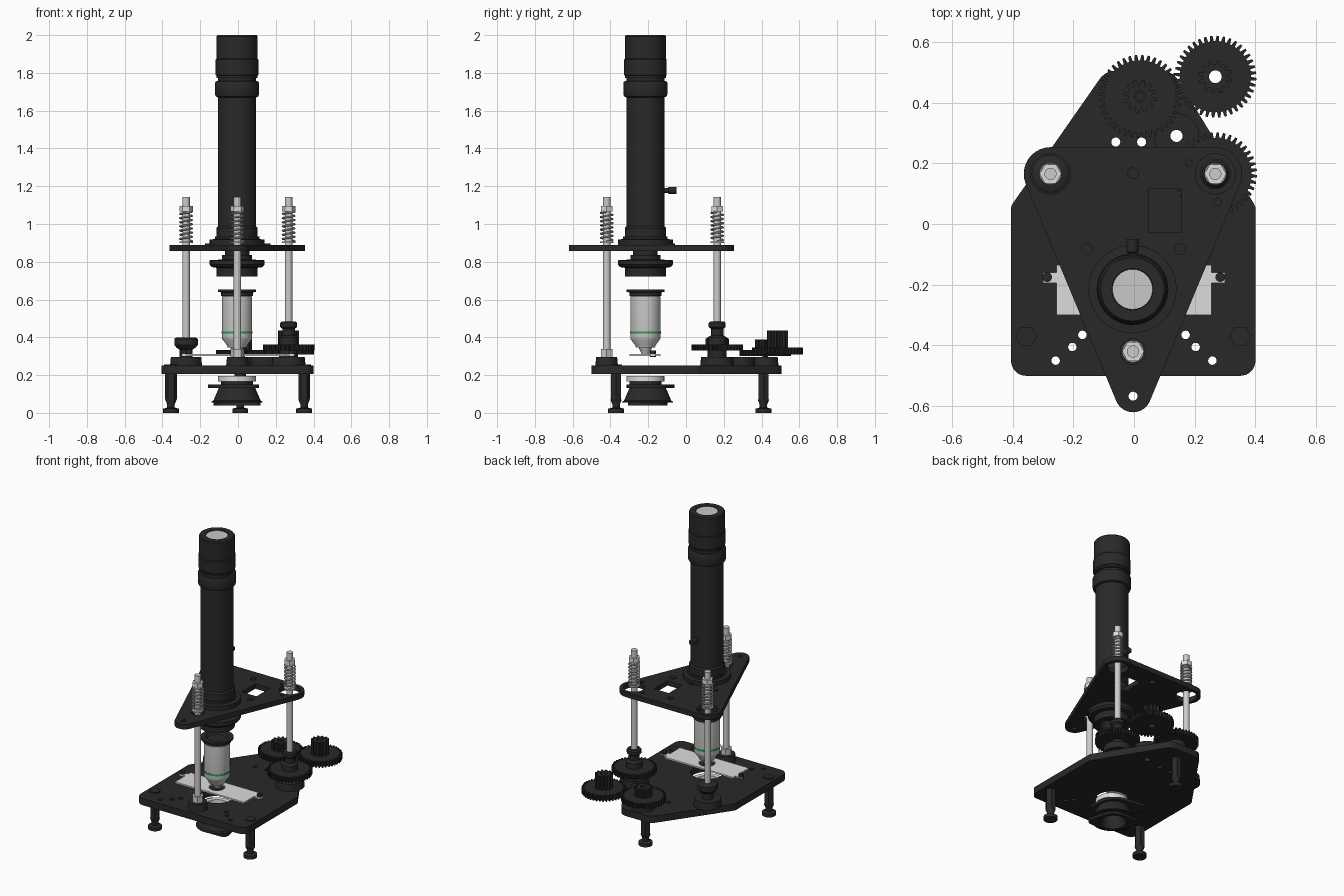
import bpy, bmesh
from math import sin, cos, pi
from mathutils import Matrix
from mathutils.geometry import convex_hull_2d

cube = bpy.data.objects.get("Cube")
if cube:
    bpy.data.objects.remove(cube)


def material(name, r, g, b):
    m = bpy.data.materials.new(name)
    m.use_nodes = True
    m.diffuse_color = (r, g, b, 1)
    m.node_tree.nodes["Principled BSDF"].inputs["Base Color"].default_value = (r, g, b, 1)
    return m


BLACK = material("matte black", .022, .022, .022)
STEEL = material("light steel", .6, .6, .59)
WHITE = material("pale plate", .72, .72, .71)
GREEN = material("green band", .02, .35, .1)
GLASS = material("lens grey", .58, .58, .58)


def add(name, mesh, mat, loc=(0, 0, 0), rot=(0, 0, 0)):
    mesh.materials.clear()
    mesh.materials.append(mat)
    mesh.shade_smooth()
    mesh.set_sharp_from_angle(angle=.6)
    ob = bpy.data.objects.new(name, mesh)
    ob.location, ob.rotation_euler = loc, rot
    bpy.context.collection.objects.link(ob)
    return ob


def lathe(name, mat, x, y, profile, sides=40, rot=(0, 0, 0), z=0):
    """Turned part: profile is a list of (radius, height)."""
    bm = bmesh.new()
    verts = [bm.verts.new((r, 0, h)) for r, h in profile]
    edges = [bm.edges.new(pair) for pair in zip(verts, verts[1:])]
    bmesh.ops.spin(bm, geom=verts + edges, cent=(0, 0, 0), axis=(0, 0, 1),
                   angle=2 * pi, steps=sides, use_merge=False)
    bmesh.ops.remove_doubles(bm, verts=bm.verts, dist=1e-5)
    bmesh.ops.recalc_face_normals(bm, faces=bm.faces)
    mesh = bpy.data.meshes.new(name)
    bm.to_mesh(mesh)
    bm.free()
    return add(name, mesh, mat, (x, y, z), rot)


def rod(name, mat, x, y, r, low, high, sides=32):
    return lathe(name, mat, x, y, [(0, low), (r, low), (r, high), (0, high)], sides)


def curve_mesh(name, loops, cyclic=True, **settings):
    cu = bpy.data.curves.new(name, "CURVE")
    for key, value in settings.items():
        setattr(cu, key, value)
    for pts in loops:
        s = cu.splines.new("POLY")
        s.points.add(len(pts) - 1)
        for p, co in zip(s.points, pts):
            p.co = (*co, 1) if len(co) == 3 else (*co, 0, 1)
        s.use_cyclic_u = cyclic
    tmp = bpy.data.objects.new(name, cu)
    mesh = bpy.data.meshes.new_from_object(tmp)
    bpy.data.objects.remove(tmp)
    return mesh


def ring(x, y, r, n=32):
    return [(x + r * cos(2 * pi * i / n), y + r * sin(2 * pi * i / n)) for i in range(n)]


def box(x0, x1, y0, y1):
    return [(x0, y0), (x1, y0), (x1, y1), (x0, y1)]


def hull(*circles):
    pts = [p for c in circles for p in ring(*c)]
    return [pts[i] for i in convex_hull_2d(pts)]


def plate(name, mat, loops, low, high, x=0, y=0):
    """Flat part: first loop is the outline, the others are holes."""
    mesh = curve_mesh(name, loops, dimensions="2D", fill_mode="BOTH", extrude=(high - low) / 2)
    mesh.transform(Matrix.Translation((0, 0, (high + low) / 2)))
    return add(name, mesh, mat, (x, y, 0))


def gear(name, x, y, r, teeth, low, high, depth, bore):
    outline = []
    for i in range(teeth):
        for step, rad in ((0, r - depth), (.3, r - depth), (.45, r), (.8, r)):
            a = 2 * pi * (i + step) / teeth
            outline.append((rad * cos(a), rad * sin(a)))
    plate(name, BLACK, [outline, ring(0, 0, bore, 24)], low, high, x, y)


AX, AY = -.005, -.215                      # optical axis
LEFT, RIGHT, FRONT = (.268, .165), (-.275, .165), (-.003, -.42)

# Base plate with light opening and screw holes
holes = [ring(AX, AY, .1), ring(.14, .29, .02, 20), ring(-.06, .27, .015, 16), ring(.025, .27, .015, 16)]
for s in (-1, 1):
    holes += [ring(s * px, py, .014, 16) for px, py in ((.17, -.365), (.203, -.405), (.258, -.45))]
plate("base_plate", BLACK, [hull((-.355, -.45, .05), (.35, -.45, .05), (-.375, .05, .03),
      (.37, .05, .03), (-.06, .44, .065), (.09, .44, .065))] + holes, .205, .25)

# Bosses on the base
for name, (x, y), r in (("left", LEFT, .09), ("right", RIGHT, .085),
                        ("front", FRONT, .06), ("rear", (.02, .42), .07)):
    lathe(name + "_boss", BLACK, x, y, [(0, .25), (r, .25), (r - .005, .297), (0, .297)])
plate("idler_boss", BLACK, [ring(.14, .29, .075), ring(.14, .29, .02, 20)], .25, .295)

# Legs with levelling feet
for name, x, y in (("right", -.355, -.37), ("left", .35, -.37), ("rear", .012, .41)):
    rod(name + "_leg", BLACK, x, y, .031, .07, .205, 6)
    lathe(name + "_foot", BLACK, x, y, [(0, 0), (.042, 0), (.042, .022), (.02, .028),
                                        (.02, .045), (.03, .07), (0, .07)])
    if name != "rear":
        lathe(name + "_leg_bolt", BLACK, x, y, [(0, .25), (.036, .25), (.036, .256), (0, .256)], 6)

# Threaded rods with springs and nuts
for name, (x, y) in (("left", LEFT), ("right", RIGHT), ("front", FRONT)):
    rod(name + "_rod", STEEL, x, y, .02, .29, 1.142, 24)
    rod(name + "_spring_nut", WHITE, x, y, .036, 1.065, 1.095, 6)
    rod(name + "_spring_washer", STEEL, x, y, .036, .9, .908)
    turns, n = 7, 18
    helix = [(.032 * cos(2 * pi * i / n), .032 * sin(2 * pi * i / n), .91 + .155 * i / (turns * n))
             for i in range(turns * n + 1)]
    add(name + "_spring", curve_mesh("spring", [helix], False, dimensions="3D",
        bevel_depth=.005, bevel_resolution=1), STEEL, (x, y, 0))
rod("front_rod_nut", STEEL, *FRONT, .036, .297, .337, 6)
lathe("right_knob", BLACK, *RIGHT, [(0, .295), (.035, .295), (.035, .335), (.05, .345),
      (.062, .36), (.062, .392), (.05, .4), (0, .4)])

# Drive gears
gear("left_drive_gear", *LEFT, .137, 40, .33, .363, .018, .02)
lathe("left_gear_hub", BLACK, *LEFT, [(.02, .295), (.05, .295), (.05, .4), (.033, .41),
      (.033, .445), (.045, .455), (.045, .475), (.038, .483), (.02, .483)])
gear("middle_gear", .02, .42, .137, 40, .3, .333, .018, .012)
gear("middle_pinion", .02, .42, .055, 12, .333, .388, .016, .02)
rod("middle_shaft", BLACK, .02, .42, .017, .29, .38, 6)
gear("outer_gear", .268, .485, .135, 40, .308, .345, .018, .021)
gear("outer_pinion", .268, .485, .056, 12, .345, .435, .016, .021)

# Specimen stage
stage = [(-.255, -.3), (.255, -.3), (.255, -.195), (.3, -.195), (.3, -.16), (.255, -.16),
         (.255, -.135), (-.255, -.135), (-.255, -.16), (-.3, -.16), (-.3, -.195), (-.255, -.195)]
plate("specimen_stage", WHITE, [stage, ring(AX, AY, .05)], .302, .312)
for name, x in (("left", .284), ("right", -.286)):
    rod(name + "_stage_screw", BLACK, x, -.175, .016, .297, .33, 16)

# Condenser below the base
lathe("condenser_ring", WHITE, AX, AY, [(.07, .165), (.1, .165), (.1, .195), (.07, .195), (.07, .165)])
lathe("condenser_neck", BLACK, AX, AY, [(.06, .145), (.085, .145), (.085, .17), (.06, .17)])
plate("condenser_flange", BLACK, [hull((0, 0, .12), (-.1, .09, .045), (.08, -.07, .045)),
      ring(0, 0, .06)], .133, .149, AX - .01, AY + .02)
lathe("condenser_cone", BLACK, AX, AY + .012, [(.06, .135), (.095, .135), (.125, .065), (.135, .06), (.135, .055),
      (.105, .055), (.105, .04), (.08, .04), (.06, .1), (.06, .135)])
plate("condenser_foot_plate", BLACK, [hull((0, 0, .105), (.09, -.07, .035), (-.09, .07, .035)),
      ring(0, 0, .08)], .04, .058, AX, AY + .012)
rod("condenser_lens", GLASS, AX, AY, .06, .13, .135)

# Objective
lathe("objective_body", STEEL, AX, AY, [(0, .312), (.02, .312), (.035, .345), (.05, .345), (.055, .36),
      (.078, .39), (.08, .4), (.08, .615), (.075, .62), (0, .62)], 48)
lathe("objective_band", GREEN, AX, AY, [(.079, .421), (.0815, .421), (.0815, .432), (.079, .432)], 48)
lathe("objective_mount", BLACK, AX, AY, [(.06, .62), (.085, .62), (.085, .638), (.1, .641),
      (.1, .652), (.07, .652), (.06, .635), (0, .635)], 48)

# Triangular upper plate
triangle = hull((*LEFT, .088), (*RIGHT, .088), (-.003, -.56, .06))
small = [(-.003, -.567, .015), (-.003, .167, .018), (.18, .2, .011), (.275, .073, .012)]
plate("upper_plate", BLACK, [triangle, ring(*LEFT, .066), ring(*RIGHT, .066), ring(*FRONT, .042),
      ring(AX, AY, .068), box(.047, .157, -.028, .115)] + [ring(*h, 16) for h in small], .857, .89)
for x, y in ((-.155, -.083), (.01, -.078), (.152, -.083)):
    rod("plate_screw", BLACK, x, y, .02, .89, .897, 16)

# Nosepiece under the plate
lathe("nosepiece", BLACK, AX, AY, [(.05, .857), (.065, .857), (.065, .835), (.08, .835), (.08, .812),
      (.145, .808), (.145, .785), (.135, .772), (.108, .768), (.108, .722), (.075, .722),
      (.065, .79), (0, .79)], 48)

# Viewing tube
lathe("tube_collar", BLACK, AX, AY, [(.07, .89), (.145, .89), (.145, .918), (.118, .92),
      (.118, .935), (.09, .935)], 48)
lathe("viewing_tube", BLACK, AX, AY, [(0, .9), (.108, .9), (.108, .98), (.1, .99), (.1, 1.67),
      (.112, 1.675), (.116, 1.685), (.116, 1.748), (.112, 1.755), (.1, 1.757), (.1, 1.772),
      (.109, 1.774), (.109, 1.785), (.113, 1.79), (.113, 1.87), (.109, 1.875), (.109, 1.993),
      (.104, 2), (.068, 2), (.066, 1.992), (0, 1.992)], 48)
rod("eyepiece_lens", GLASS, AX, AY, .066, 1.985, 1.996)
lathe("tube_thumbscrew", BLACK, AX, AY + .09, [(0, 0), (.013, 0), (.013, .03), (.019, .032),
      (.019, .075), (0, .075)], 24, (-pi / 2, 0, 0), 1.178)
